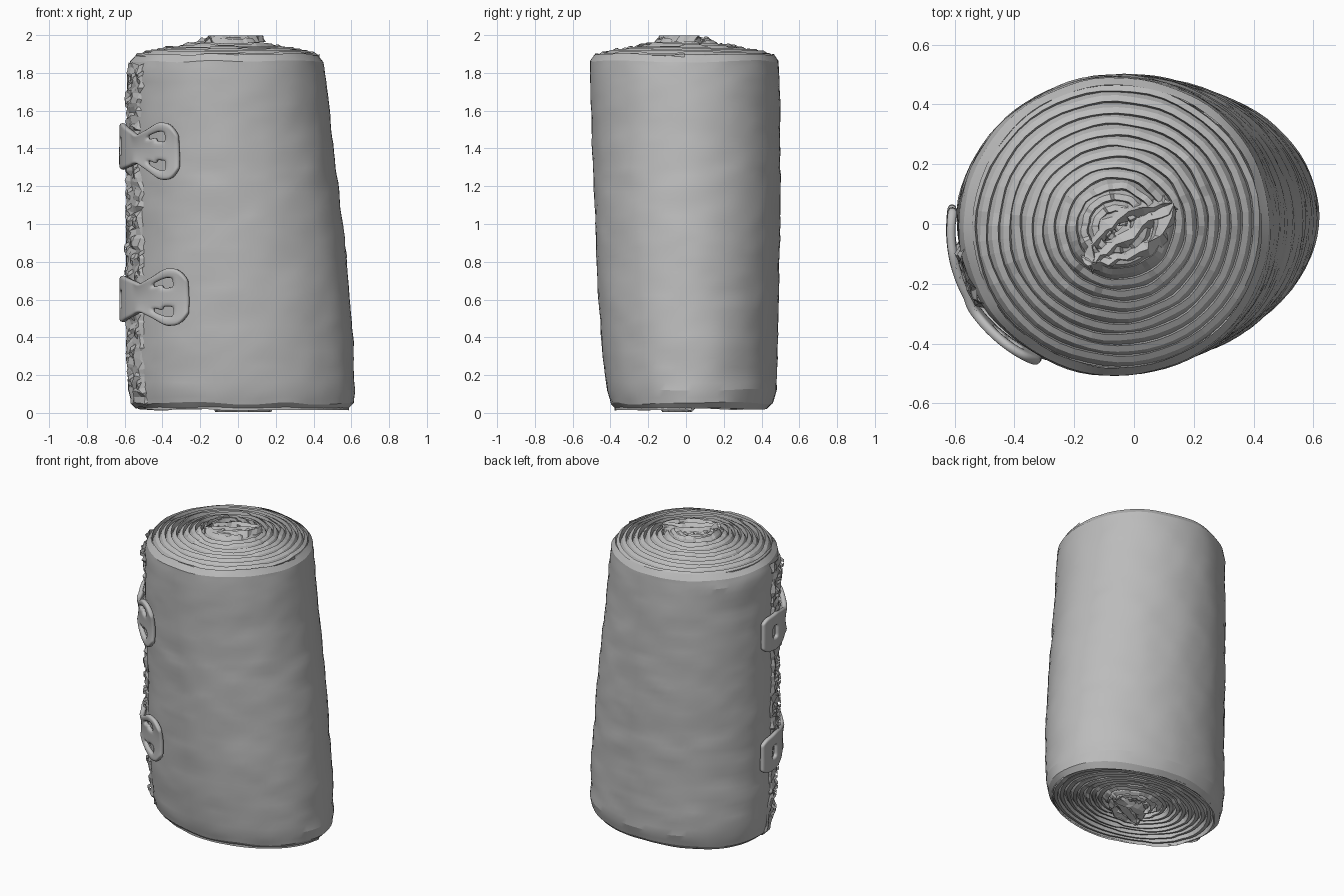
import bpy, bmesh, math, random
from mathutils import Vector, noise

random.seed(4)
if "Cube" in bpy.data.objects:
    bpy.data.objects.remove(bpy.data.objects["Cube"])

gauze = bpy.data.materials.new("grey gauze")
gauze.use_nodes = True
GREY = (0.5, 0.5, 0.5, 1)
gauze.diffuse_color = GREY
gauze.node_tree.nodes["Principled BSDF"].inputs["Base Color"].default_value = GREY

# Roll outline: height, min x, max x, min y, max y
OUTLINE = [
    (0.02, -0.53, 0.58, -0.37, 0.43), (0.05, -0.565, 0.61, -0.40, 0.46),
    (0.12, -0.58, 0.62, -0.42, 0.48), (0.3, -0.59, 0.615, -0.44, 0.485),
    (0.6, -0.59, 0.595, -0.465, 0.49), (1.0, -0.59, 0.555, -0.48, 0.50),
    (1.4, -0.59, 0.505, -0.495, 0.50), (1.8, -0.585, 0.465, -0.51, 0.495),
    (1.86, -0.57, 0.455, -0.505, 0.49), (1.895, -0.54, 0.43, -0.48, 0.465)]


def lerp_table(table, t):
    for a, b in zip(table, table[1:]):
        if t <= b[0]:
            k = max(0, (t - a[0]) / (b[0] - a[0]))
            return [p + (q - p) * k for p, q in zip(a[1:], b[1:])]
    return table[-1][1:]


def roll_point(angle, z, f=1.0, lift=0.0):
    """Point on the roll at an angle; f shrinks to the axis, lift moves outward."""
    x0, x1, y0, y1 = lerp_table(OUTLINE, z)
    c, s = math.cos(angle), math.sin(angle)
    return Vector(((x0 + x1) / 2 + c * (f * (x1 - x0) / 2 + lift),
                   (y0 + y1) / 2 + s * (f * (y1 - y0) / 2 + lift), z))


def build(name, rows, closed=False, skip=lambda i, j: False, smooth=None):
    """Skin a grid of points, leaving out the skipped cells."""
    bm = bmesh.new()
    grid = [[bm.verts.new(p) for p in row] for row in rows]
    n = len(grid[0])
    for i in range(len(grid) - 1):
        for j in range(n if closed else n - 1):
            if not skip(i, j):
                k = (j + 1) % n
                bm.faces.new((grid[i][j], grid[i][k], grid[i + 1][k], grid[i + 1][j]))
    bmesh.ops.recalc_face_normals(bm, faces=bm.faces)
    mesh = bpy.data.meshes.new(name)
    bm.to_mesh(mesh)
    bm.free()
    mesh.materials.append(gauze)
    obj = bpy.data.objects.new(name, mesh)
    bpy.context.collection.objects.link(obj)
    if smooth:
        bpy.ops.object.select_all(action='DESELECT')
        obj.select_set(True)
        bpy.context.view_layer.objects.active = obj
        bpy.ops.object.shade_smooth_by_angle(angle=math.radians(smooth))
    return obj


# Outer wrap with soft wrinkles
def wrap_row(z, sides=80):
    row = []
    for j in range(sides):
        a = j * math.tau / sides
        p = roll_point(a, z)
        n1 = noise.noise(Vector((p.x * 4, p.y * 4, z * 7)))
        n2 = noise.noise(Vector((p.x * 9, p.y * 9, z * 22)))
        p = roll_point(a, z, 1, 0.006 * n1 + 0.004 * n2)
        p.z += 0.012 * n1
        row.append(p)
    return row


heights = [0.02, 0.035, 0.05, 0.08] + [0.12 + 0.042 * i for i in range(41)] + [1.835, 1.86, 1.88, 1.895]
build("outer_wrap", [wrap_row(z) for z in heights], closed=True, smooth=15)


# Wound layers on each end: one ribbon spiralling outward, each turn a small step
def wound_end(name, rim, profile, side, turns=13, steps=56):
    rows = []
    ragged = 0
    for i in range(turns * steps + 1):
        if i % 4 == 0:
            ragged = random.uniform(-0.012, 0.006)
        f, a = i / (turns * steps), i * math.tau / steps
        wobble = 0.014 * noise.noise(Vector((math.cos(a) * 3, math.sin(a) * 3, f * 20)))
        row = []
        for across, drop in ((0.0, 0.03), (0.15, 0.0), (0.7, 0.008), (1.15, 0.035)):
            r = min(0.995, f + across / turns)
            p = roll_point(a, rim, min(0.995, r + wobble))
            p.z = lerp_table(profile, r)[0] + side * (ragged * (1 - f * 0.5) - drop)
            row.append(p)
        rows.append(row)
    return build(name, rows)


wound_end("top_layers", 1.89, [(0, 1.975), (0.28, 1.99), (0.36, 1.965), (0.7, 1.935), (0.9, 1.915), (1, 1.9)], 1)
wound_end("bottom_layers", 0.03, [(0, 0.045), (0.2, 0.03), (0.35, 0.05), (0.85, 0.03), (1, 0.015)], -1)


# Crumpled folds at the core of each end
def core_fold(name, start, end, low, high, sway):
    a, b = Vector(start), Vector(end)
    rows = []
    for i in range(13):
        p = a.lerp(b, i / 12)
        p += Vector((1, -1)) * sway * math.sin(i / 12 * math.pi)
        row = []
        for k in range(4):
            z = low + (high - low) * math.sin(min(k, 2) * math.pi / 4)
            j = Vector((random.uniform(-0.012, 0.012), random.uniform(-0.012, 0.012)))
            row.append((p.x + j.x + k * 0.014, p.y + j.y - k * 0.02, z - (k == 3) * (high - low) * 0.6))
        rows.append(row)
    build(name, rows)


for i, sway in enumerate((-0.05, 0.0, 0.05)):
    core_fold(f"top_core_fold_{i}", (-0.18, -0.1), (0.1, 0.1), 1.94, 1.998, sway)
    core_fold(f"bottom_core_fold_{i}", (-0.14, -0.08), (0.14, 0.06), 0.06, 0.005, sway)


# Frayed end of the wrap, running up the side under the clips
fray_rows = []
for i in range(71):
    z = 0.03 + 1.82 * i / 70
    edge = 214 + 5 * noise.noise(Vector((0, 0, z * 4)))
    row = []
    for k in range(7):
        a = math.radians(edge - 27 + k * 4.5 + random.uniform(-1.5, 1.5))
        lift = -0.015 if k in (0, 6) else random.uniform(0.0, 0.024)
        p = roll_point(a, z, 1, lift)
        p.z += random.uniform(-0.012, 0.012)
        row.append(p)
    fray_rows.append(row)
build("frayed_edge", fray_rows)

# Loose threads standing out of the frayed edge
for i in range(34):
    z = random.uniform(0.04, 1.8)
    a = math.radians(random.uniform(192, 212))
    rows = []
    for k in range(4):
        lift = 0.03 * math.sin(k * math.pi / 3) + 0.004
        rows.append([roll_point(a + k * 0.02, z + k * 0.018 + w, 1, lift) for w in (0, 0.022)])
    build(f"loose_thread_{i}", rows)

# Clip half-height along its length: square lobe, narrow waist, wide slotted lobe
CLIP = [(0, 0.085), (0.06, 0.115), (0.25, 0.125), (0.4, 0.105), (0.58, 0.075),
        (0.72, 0.115), (0.82, 0.155), (0.92, 0.15), (0.97, 0.12), (1, 0.085)]


def clip(name, left_z, right_z, first, last):
    rows = []
    for i in range(25):
        u = i / 24
        a = math.radians(first + (last - first) * u)
        mid = left_z + (right_z - left_z) * u
        half = lerp_table(CLIP, u)[0]
        row = []
        for j in range(13):
            v = j / 6 - 1
            bulge = 0.02 + 0.012 * abs(v) ** 2 * (u > 0.5) + 0.012 * math.sin(math.pi * u)
            row.append(roll_point(a, mid + v * half, 1, bulge))
        rows.append(row)

    def slot(i, j):
        wide = 17 <= i <= 20 and (j in (2, 9) or (i > 18 and j in (3, 8)))
        return wide or (i in (4, 5) and 4 <= j <= 7)

    obj = build(name, rows, skip=slot, smooth=40)
    solid = obj.modifiers.new("thickness", 'SOLIDIFY')
    solid.thickness = 0.03
    solid.offset = 0
    obj.modifiers.new("rounding", 'SUBSURF').levels = 1


clip("upper_clip", 1.42, 1.38, 174, 242)
clip("lower_clip", 0.6, 0.615, 174, 245)
